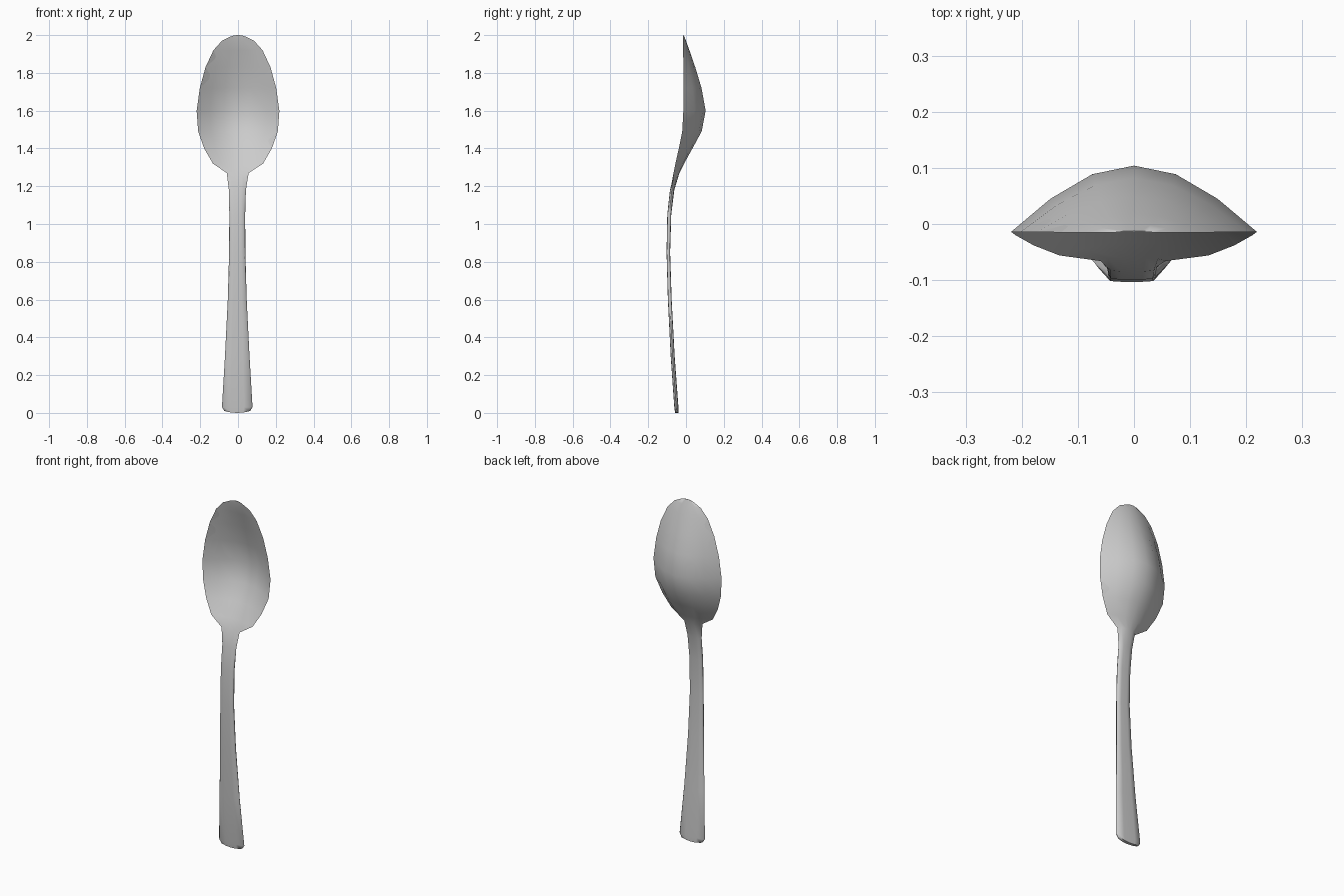
import bpy, bmesh

if "Cube" in bpy.data.objects:
    bpy.data.objects.remove(bpy.data.objects["Cube"])

# Stations from tip to handle end:
# z, half width, rim y, front centre y, back centre y, bowl-ness, bow of the row in z
STATIONS = [
    (2.000, .040, -.015, -.014, -.012, 1, -.008),
    (1.970, .085, -.015, -.009, 0.000, 1, 0),
    (1.920, .130, -.015, 0.007, 0.018, 1, 0),
    (1.830, .172, -.014, 0.036, 0.049, 1, 0),
    (1.720, .202, -.014, 0.068, 0.082, 1, 0),
    (1.600, .219, -.014, 0.090, 0.104, 1, 0),
    (1.490, .211, -.020, 0.068, 0.083, 1, 0),
    (1.400, .179, -.038, 0.016, 0.034, 1, 0),
    (1.320, .133, -.056, -.032, -.010, 1, 0),
    (1.270, .058, -.066, -.060, -.035, .6, 0),
    (1.180, .045, -.075, -.085, -.062, .2, 0),
    (1.050, .042, -.089, -.099, -.078, 0, 0),
    (0.850, .043, -.094, -.103, -.084, 0, 0),
    (0.600, .050, -.086, -.096, -.076, 0, 0),
    (0.300, .065, -.071, -.081, -.060, 0, 0),
    (0.030, .081, -.052, -.062, -.040, 0, 0),
    (0.000, .068, -.050, -.058, -.040, 0, .010),
]
BOWL = [(0, 1), (.34, .87), (.68, .5), (1, 0)]
GRIP = [(0, 1), (.45, 1), (.9, .85), (1, 0)]


def ring(bm, z, w, rim, front, back, k, bow):
    """Closed section: front surface left to right, back surface right to left."""
    cx = -.004 * (1 - k)
    half = [(b[0] * k + g[0] * (1 - k), b[1] * k + g[1] * (1 - k))
            for b, g in zip(BOWL, GRIP)]
    row = [(-u, f) for u, f in reversed(half)] + half[1:]
    pts = [(u, rim + (front - rim) * f) for u, f in row]
    pts += [(u, rim + (back - rim) * f) for u, f in reversed(row[1:-1])]
    return [bm.verts.new((cx + u * w, y, z + bow * u * u)) for u, y in pts]


# Spoon: bowl, neck and handle lofted as one continuous shell
bm = bmesh.new()
rings = [ring(bm, *s) for s in STATIONS]
n = len(rings[0])
for a, b in zip(rings, rings[1:]):
    for i in range(n):
        j = (i + 1) % n
        bm.faces.new((a[i], a[j], b[j], b[i]))

# Tip and handle end caps, as strips between front and back
for r in (rings[0], rings[-1]):
    bm.faces.new((r[0], r[1], r[n - 1]))
    for i in range(1, 5):
        bm.faces.new((r[i], r[i + 1], r[n - i - 1], r[n - i]))
    bm.faces.new((r[5], r[6], r[7]))
bmesh.ops.recalc_face_normals(bm, faces=bm.faces[:])

mesh = bpy.data.meshes.new("spoon")
bm.to_mesh(mesh)
bm.free()
spoon = bpy.data.objects.new("spoon", mesh)
bpy.context.collection.objects.link(spoon)
bpy.context.view_layer.objects.active = spoon
spoon.select_set(True)
bpy.ops.object.shade_smooth_by_angle(angle=1.05)
